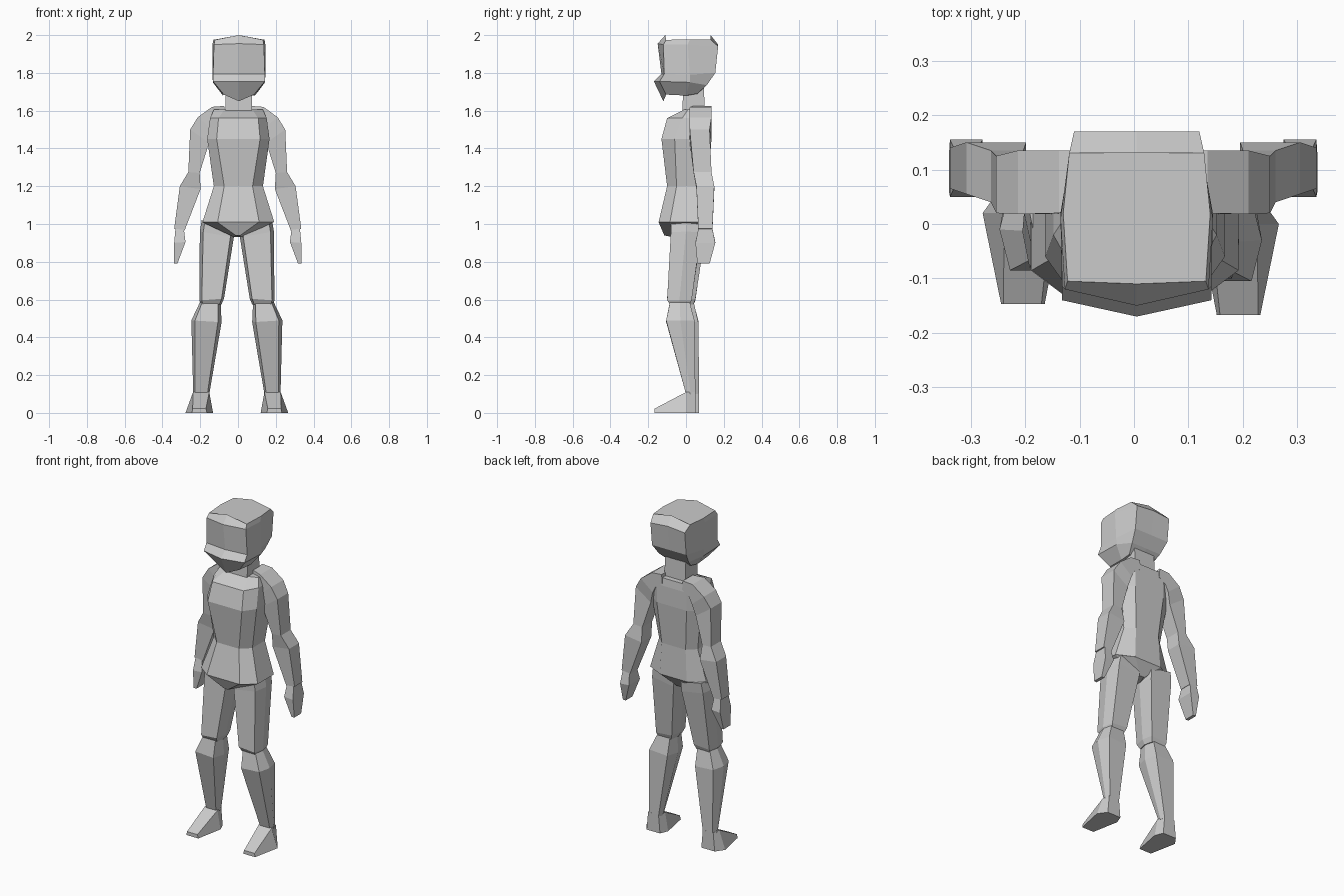
import bpy, bmesh


def loft(name, rings):
    """Skin equal-length point rings with flat faces and capped ends."""
    bm = bmesh.new()
    vs = [[bm.verts.new(p) for p in r] for r in rings]
    n = len(vs[0])
    for a, b in zip(vs, vs[1:]):
        for i in range(n):
            j = (i + 1) % n
            bm.faces.new((a[i], a[j], b[j], b[i]))
    bm.faces.new(vs[0])
    bm.faces.new(vs[-1])
    bmesh.ops.recalc_face_normals(bm, faces=bm.faces)
    me = bpy.data.meshes.new(name)
    bm.to_mesh(me)
    bm.free()
    ob = bpy.data.objects.new(name, me)
    bpy.context.collection.objects.link(ob)
    return ob


def mirrored(half, cx=0.0):
    """Full ring from the x >= 0 half, running front to back."""
    left = [(-x, y, z) for x, y, z in reversed(half) if x > 0]
    return [(x + cx, y, z) for x, y, z in half + left]


def limb(name, sections, side, off=(0, 0), k=0.0):
    """Sections: inner x, inner z, outer x, outer z, front y, back y; k insets the corners."""
    rings = []
    for xi, zi, xo, zo, y0, y1 in sections:
        at = lambda t, y: (side * (xi + (xo - xi) * t) + off[0], y + off[1], zi + (zo - zi) * t)
        ym = (y0 + y1) / 2
        ring = [at(k, y0), at(1 - k, y0), at(1 - k, y1), at(k, y1)]
        if k:
            ring = ring[:2] + [at(1, ym)] + ring[2:] + [at(0, ym)]
        rings.append(ring)
    return loft(name, rings)


# Head: crown, brow, face step, jaw, chin
head = [
    [(0, -.11, 2.0), (.127, -.105, 1.975), (.135, .02, 1.977), (.124, .13, 1.977), (0, .13, 2.0)],
    [(0, -.15, 1.955), (.132, -.12, 1.95), (.14, .01, 1.95), (.115, .17, 1.94), (0, .17, 1.95)],
    [(0, -.13, 1.795), (.137, -.115, 1.795), (.14, .02, 1.79), (.115, .155, 1.80), (0, .155, 1.80)],
    [(0, -.17, 1.755), (.137, -.14, 1.755), (.138, .02, 1.75), (.10, .11, 1.735), (0, .11, 1.735)],
    [(0, -.12, 1.65), (.08, -.105, 1.685), (.085, 0, 1.68), (.08, .06, 1.69), (0, .06, 1.685)],
]
loft("head", [mirrored(r, .005) for r in head])

# Neck
loft("neck", [mirrored([(.07, y0, z), (.07, y1, z)], .005)
              for z, y0, y1 in ((1.57, -.02, .10), (1.72, -.015, .095))])

# Torso: z, front x/y, side x, side front y, side back y, back x/y
torso = [
    (1.605, .075, -.01, .13, .01, .11, .08, .13),
    (1.56, .105, -.10, .15, -.02, .11, .10, .135),
    (1.45, .115, -.13, .165, -.06, .09, .10, .135),
    (1.20, .075, -.10, .13, -.05, .07, .08, .115),
    (1.01, .11, -.145, .19, -.085, .07, .09, .12),
]
loft("torso", [mirrored([(xf, yf, z), (xs, y1, z), (xs, y2, z), (xb, yb, z)], .002)
               for z, xf, yf, xs, y1, y2, xb, yb in torso])

# Pelvis wedge under the torso hem
loft("pelvis", [mirrored([(.11, -.145, 1.01), (.19, -.085, 1.01), (.19, .07, 1.01), (.09, .12, 1.01)]),
                mirrored([(.012, -.115, .94), (.02, -.07, .93), (.02, .03, .93), (.012, .07, .94)])])

for side, tag in ((1, "right"), (-1, "left")):
    leg = (0, 0) if side > 0 else (-.012, .02)
    arm = (0, 0) if side > 0 else (-.003, 0)

    # Arm: collar, shoulder, elbow, wrist
    limb("arm_" + tag, [
        (.065, 1.57, .07, 1.625, .04, .135),
        (.11, 1.54, .135, 1.62, .02, .135),
        (.13, 1.50, .21, 1.565, .018, .135),
        (.15, 1.43, .25, 1.50, .02, .125),
        (.20, 1.27, .26, 1.275, .04, .135),
        (.195, 1.185, .305, 1.20, .055, .15),
        (.28, .965, .335, .975, .065, .14),
    ], side, arm)

    # Hand
    limb("hand_" + tag, [
        (.283, .97, .328, .975, .065, .14),
        (.275, .905, .335, .90, .05, .155),
        (.318, .79, .337, .79, .06, .125),
    ], side, arm)

    # Trouser leg, cut flat above the knee
    limb("thigh_" + tag, [
        (.01, .99, .18, 1.02, -.08, .085),
        (.01, .93, .19, .96, -.08, .08),
        (.062, .605, .193, .595, -.10, .03),
        (.075, .575, .185, .575, -.085, .02),
    ], side, leg, .1)

    # Shin
    limb("shin_" + tag, [
        (.08, .59, .19, .585, -.085, .02),
        (.075, .48, .235, .49, -.105, .045),
        (.14, .10, .225, .10, 0, .05),
    ], side, leg, .12)

    # Foot: heel, instep, toe
    loft("foot_" + tag, [
        [(side * x + leg[0], y + leg[1], z) for x, z in ((b0, 0), (b1, 0), (t1, h), (t0, h))]
        for y, b0, b1, t0, t1, h in (
            (.05, .14, .23, .15, .22, .11),
            (.0, .12, .266, .14, .226, .11),
            (-.167, .152, .232, .158, .228, .022))])
